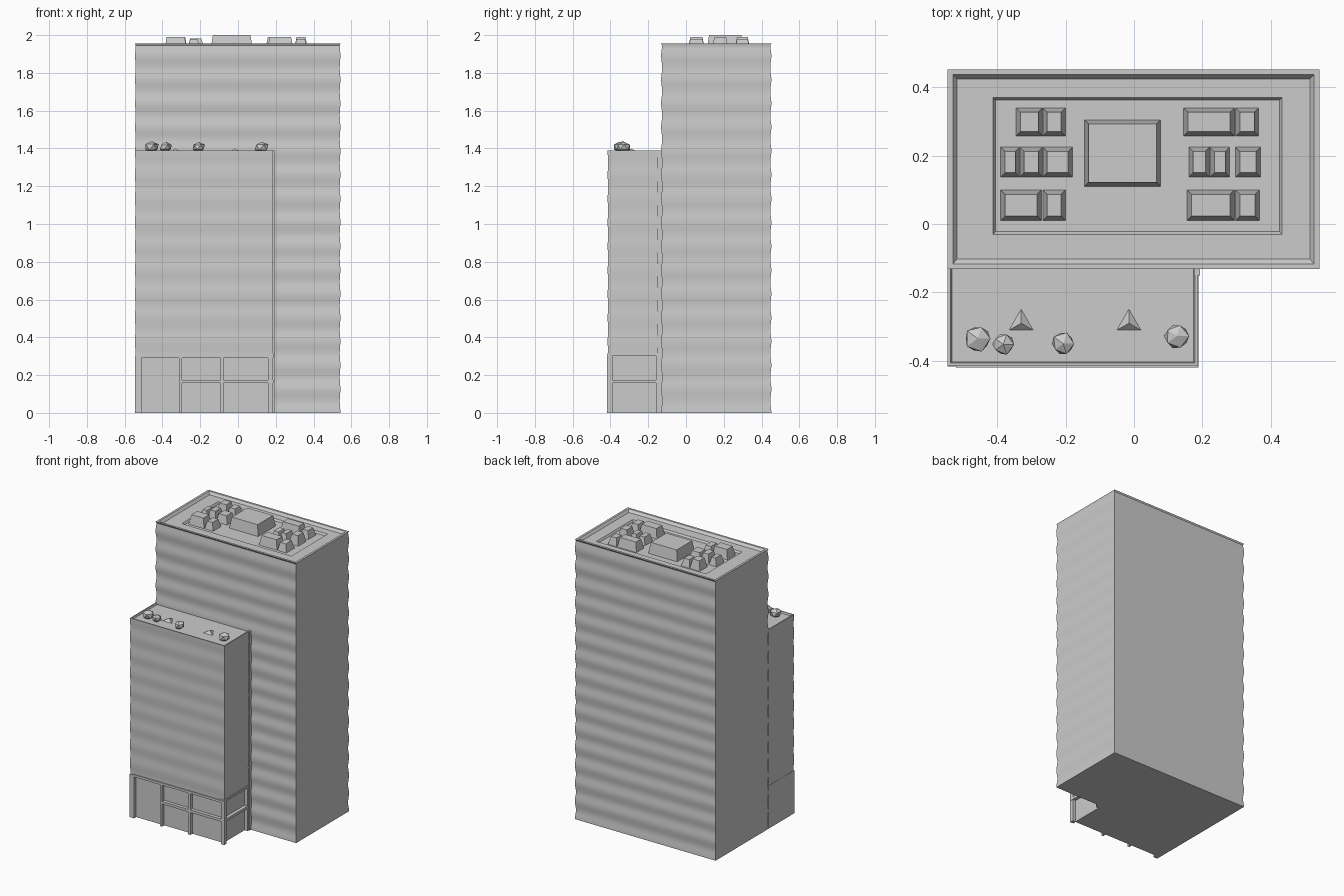
import bpy, bmesh, math, random

if "Cube" in bpy.data.objects:
    bpy.data.objects.remove(bpy.data.objects["Cube"])

random.seed(4)


def finish(name, bm, smooth=False):
    bmesh.ops.recalc_face_normals(bm, faces=bm.faces)
    mesh = bpy.data.meshes.new(name)
    bm.to_mesh(mesh)
    bm.free()
    ob = bpy.data.objects.new(name, mesh)
    bpy.context.collection.objects.link(ob)
    if smooth:
        bpy.ops.object.select_all(action='DESELECT')
        ob.select_set(True)
        bpy.context.view_layer.objects.active = ob
        bpy.ops.object.shade_smooth_by_angle(angle=math.radians(25))
    return ob


def loft(name, rings, smooth=False):
    """Join rectangles (x0, x1, y0, y1, z) into one capped skin."""
    bm = bmesh.new()
    loops = [[bm.verts.new(p) for p in
              ((x0, y0, z), (x1, y0, z), (x1, y1, z), (x0, y1, z))]
             for x0, x1, y0, y1, z in rings]
    for a, b in zip(loops, loops[1:]):
        for i in range(4):
            j = (i + 1) % 4
            bm.faces.new((a[i], a[j], b[j], b[i]))
    bm.faces.new(loops[0][::-1])
    bm.faces.new(loops[-1])
    return finish(name, bm, smooth)


def box(name, x0, x1, y0, y1, z0, z1, taper=0.0):
    t = taper
    return loft(name, [(x0, x1, y0, y1, z0), (x0 + t, x1 - t, y0 + t, y1 - t, z1)])


def wavy(x0, x1, y0, y1, z0, z1, amp):
    """Wall rings with one soft ripple per storey."""
    n = round((z1 - z0) / 0.0155)
    rings = []
    for k in range(n + 1):
        z = z0 + (z1 - z0) * k / n
        d = amp * (1 - math.cos(2 * math.pi * z / 0.126)) / 2
        rings.append((x0 + d * .6, x1 - d * .6, y0 + d, y1 - d, z))
    return rings


# main tower: rippled walls, sloped parapet and sunken roof well
loft("tower",
     wavy(-0.545, 0.542, -0.132, 0.452, 0, 1.945, 0.006) + [
         (-0.545, 0.542, -0.132, 0.452, 1.955),
         (-0.53, 0.527, -0.117, 0.437, 1.955),
         (-0.517, 0.514, -0.102, 0.424, 1.938),
         (-0.413, 0.433, -0.030, 0.370, 1.938),
         (-0.405, 0.425, -0.022, 0.362, 1.925)], True)

# low front wing with a thin roof edge
loft("front_wing",
     wavy(-0.545, 0.186, -0.415, -0.13, 0.30, 1.38, 0.003) + [
         (-0.545, 0.186, -0.415, -0.13, 1.39),
         (-0.537, 0.178, -0.407, -0.13, 1.39),
         (-0.533, 0.174, -0.403, -0.13, 1.379)], True)
box("wing_corner_trim", 0.176, 0.193, -0.150, -0.128, 0, 1.39)

# recessed entrance storey
box("entrance_core", -0.545, 0.163, -0.393, -0.13, 0, 0.30)
for i, (a, b) in enumerate([(-0.545, -0.512), (-0.312, -0.296),
                            (-0.093, -0.077), (0.160, 0.186)]):
    box(f"entrance_pillar_{i + 1}", a, b, -0.417, -0.39, 0, 0.30)
box("entrance_side_pillar", 0.16, 0.186, -0.160, -0.13, 0, 0.30)
box("entrance_front_beam", -0.30, 0.187, -0.417, -0.39, 0.157, 0.175)
box("entrance_side_beam", 0.16, 0.187, -0.415, -0.13, 0.157, 0.175)
box("entrance_lintel", -0.52, 0.189, -0.419, -0.39, 0.290, 0.306)
box("entrance_side_lintel", 0.16, 0.189, -0.415, -0.14, 0.302, 0.316)

# rooftop machine room and rows of ventilation units
ROOF = 1.924
box("machine_room", -0.145, 0.078, 0.110, 0.305, ROOF, 2.0, 0.012)
rows = [
    (0.257, 0.340, [(-0.345, -0.267, 1.990), (-0.267, -0.200, 1.978),
                    (0.145, 0.294, 1.990), (0.297, 0.365, 1.978)]),
    (0.137, 0.225, [(-0.390, -0.334, 1.978), (-0.334, -0.267, 1.990),
                    (-0.267, -0.180, 1.982), (0.160, 0.222, 1.976),
                    (0.222, 0.280, 1.980), (0.297, 0.370, 1.990)]),
    (0.010, 0.100, [(-0.390, -0.270, 1.990), (-0.267, -0.200, 1.978),
                    (0.155, 0.294, 1.990), (0.297, 0.367, 1.980)]),
]
for r, (y0, y1, units) in enumerate(rows):
    for u, (x0, x1, top) in enumerate(units):
        box(f"vent_unit_{r + 1}_{u + 1}", x0, x1, y0, y1, ROOF, top, 0.013)

# faceted bushes on the wing terrace
for i, (x, y, r) in enumerate([(-0.457, -0.335, .042), (-0.382, -0.352, .034),
                               (-0.207, -0.350, .036), (0.125, -0.328, .039)]):
    bm = bmesh.new()
    bmesh.ops.create_icosphere(bm, subdivisions=1, radius=r)
    for v in bm.verts:
        v.co *= random.uniform(0.88, 1.08)
        v.co.z *= 0.8
        v.co.x += x
        v.co.y += y
        v.co.z += 1.407
    finish(f"terrace_bush_{i + 1}", bm)

# low tent-like planters on the terrace
for i, (x, y) in enumerate([(-0.33, -0.29), (-0.015, -0.29)]):
    bm = bmesh.new()
    bmesh.ops.create_cone(bm, cap_ends=True, segments=3, radius1=0.045,
                          radius2=0.0, depth=0.022)
    bmesh.ops.translate(bm, verts=bm.verts, vec=(x, y, 1.388))
    finish(f"terrace_planter_{i + 1}", bm)
